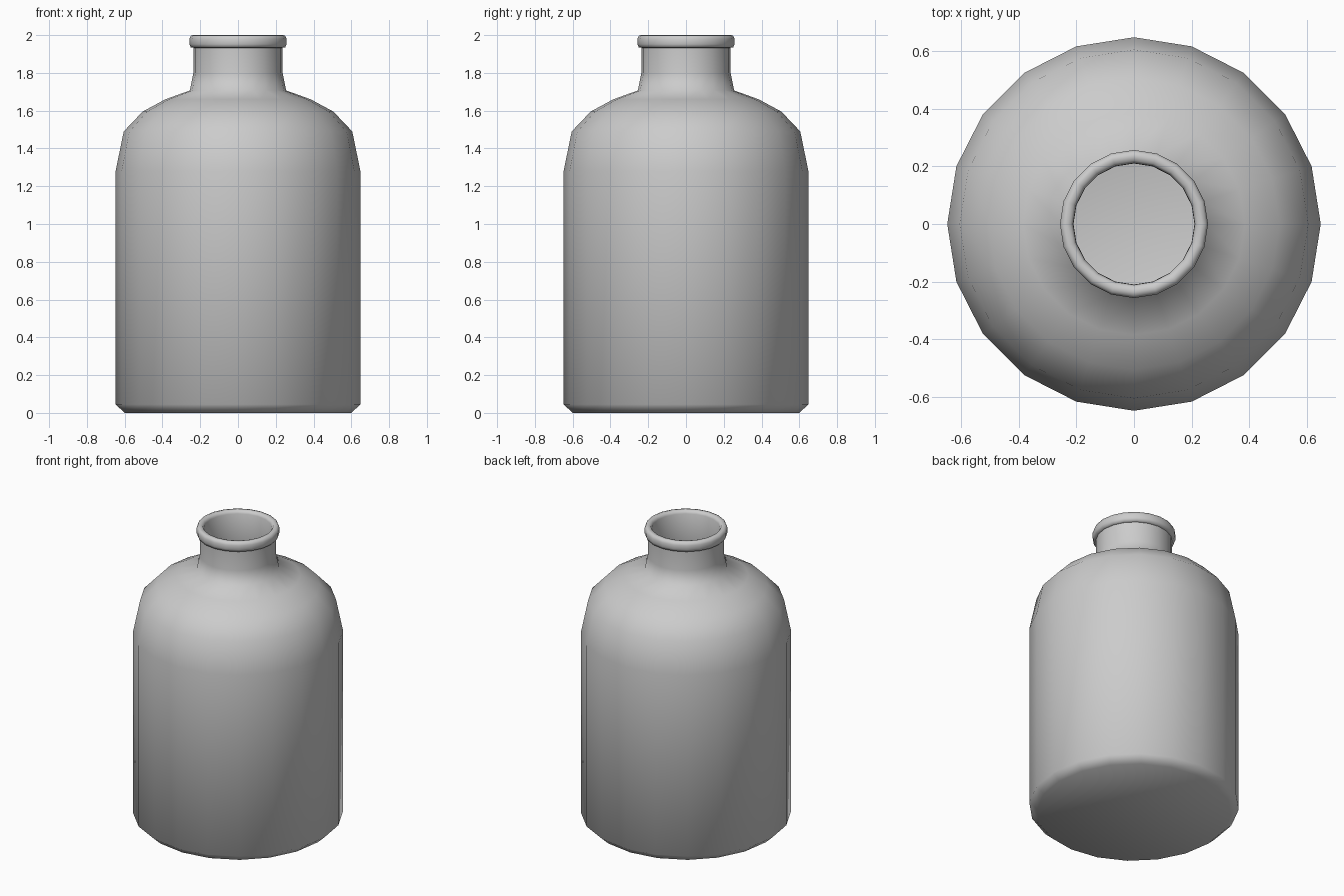
import bpy
import bmesh
import math

if "Cube" in bpy.data.objects:
    bpy.data.objects.remove(bpy.data.objects["Cube"])

SIDES = 20

# Outer profile, foot to lip (radius, height)
outer = [(0.60, 0), (0.648, 0.045), (0.648, 1.28), (0.605, 1.49), (0.505, 1.595),
         (0.385, 1.66), (0.255, 1.707), (0.236, 1.80), (0.236, 1.933)]
# Rounded lip
lip = [(0.25, 1.935), (0.257, 1.952), (0.257, 1.98), (0.249, 1.998),
       (0.235, 2.0), (0.22, 1.998), (0.211, 1.98)]
# Inner wall, neck down to floor
inner = [(0.21, 1.80), (0.228, 1.69), (0.37, 1.635), (0.485, 1.573),
         (0.578, 1.475), (0.62, 1.275), (0.62, 0.06), (0.585, 0.03)]


def lathe(name, profile):
    bm = bmesh.new()
    rings = []
    for r, z in profile:
        rings.append([bm.verts.new((r * math.cos(2 * math.pi * i / SIDES),
                                    r * math.sin(2 * math.pi * i / SIDES), z))
                      for i in range(SIDES)])
    for a, b in zip(rings, rings[1:]):
        for i in range(SIDES):
            j = (i + 1) % SIDES
            bm.faces.new((a[i], a[j], b[j], b[i]))
    # Underside and inner floor
    bm.faces.new(rings[0][::-1])
    bm.faces.new(rings[-1])
    bmesh.ops.recalc_face_normals(bm, faces=bm.faces)
    mesh = bpy.data.meshes.new(name)
    bm.to_mesh(mesh)
    bm.free()
    obj = bpy.data.objects.new(name, mesh)
    bpy.context.collection.objects.link(obj)
    return obj


# Hollow bottle
bottle = lathe("bottle", outer + lip + inner)
bpy.context.view_layer.objects.active = bottle
bottle.select_set(True)
bpy.ops.object.shade_smooth_by_angle(angle=math.radians(65))
